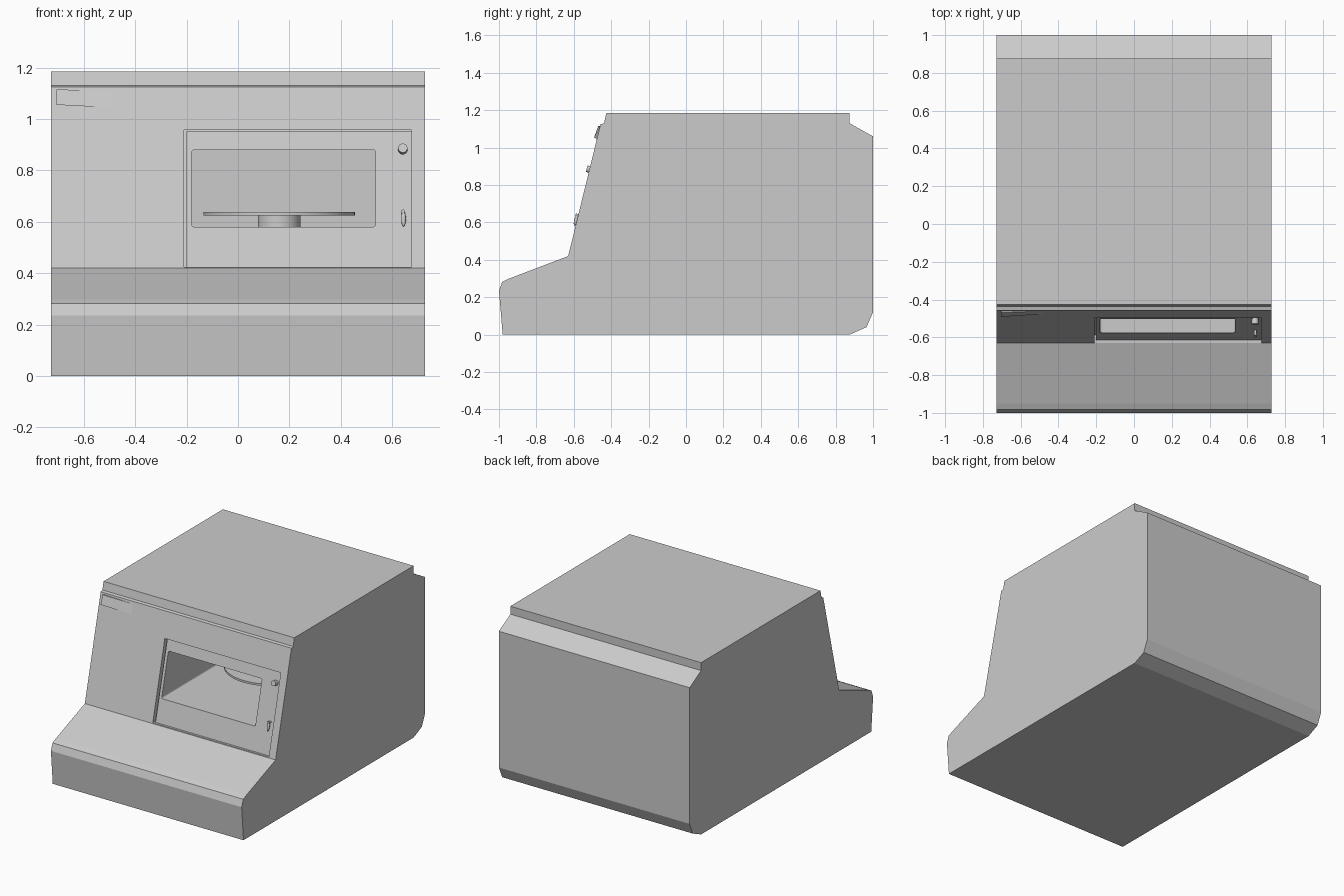
import bpy, bmesh, math
from mathutils import Vector, Matrix

if "Cube" in bpy.data.objects:
    bpy.data.objects.remove(bpy.data.objects["Cube"])

FOOT, TOP = (-0.63, 0.42), (-0.457, 1.125)      # sloped front face (y, z)
SLOPE = (TOP[0] - FOOT[0]) / (TOP[1] - FOOT[1])
TILT = math.atan(SLOPE)


def face_y(z):
    return FOOT[0] + (z - FOOT[1]) * SLOPE


def prism(name, points, offset):
    """Closed outline of 3D points swept along an offset."""
    bm = bmesh.new()
    face = bm.faces.new([bm.verts.new(p) for p in points])
    moved = bmesh.ops.extrude_face_region(bm, geom=[face])["geom"]
    bmesh.ops.translate(bm, vec=offset, verts=[v for v in moved if isinstance(v, bmesh.types.BMVert)])
    bmesh.ops.recalc_face_normals(bm, faces=bm.faces)
    mesh = bpy.data.meshes.new(name)
    bm.to_mesh(mesh)
    bm.free()
    ob = bpy.data.objects.new(name, mesh)
    bpy.context.collection.objects.link(ob)
    return ob


def sloped_slab(name, x0, x1, z0, z1, front, back):
    """Slab parallel to the sloped face, offsets measured along y."""
    pts = [(x0, face_y(z) + d, z) for z, d in
           ((z0, front), (z1, front), (z1, back), (z0, back))]
    return prism(name, pts, (x1 - x0, 0, 0))


def cut(ob, cutter):
    mod = ob.modifiers.new("cut", 'BOOLEAN')
    mod.operation, mod.object, mod.solver = 'DIFFERENCE', cutter, 'EXACT'
    bpy.context.view_layer.objects.active = ob
    bpy.ops.object.modifier_apply(modifier=mod.name)


def smooth(ob):
    bpy.ops.object.select_all(action='DESELECT')
    ob.select_set(True)
    bpy.context.view_layer.objects.active = ob
    bpy.ops.object.shade_smooth_by_angle()


def cylinder(name, r, depth, loc, sides=32, tilt=0.0):
    bpy.ops.mesh.primitive_cylinder_add(vertices=sides, radius=r, depth=depth,
                                        location=loc, rotation=(tilt, 0, 0))
    ob = bpy.context.object
    ob.name = name
    smooth(ob)
    return ob


# Housing
profile = [(-0.98, 0), (-1, 0.235), (-0.982, 0.283), (-0.95, 0.298), FOOT, TOP,
           (-0.438, 1.13), (-0.426, 1.185), (0.875, 1.185), (0.875, 1.13),
           (1, 1.06), (1, 0.12), (0.965, 0.04), (0.875, 0)]
housing = prism("housing", [(-0.728, y, z) for y, z in profile], (1.456, 0, 0))

# Door panel in a shallow recess
recess = sloped_slab("recess_cutter", -0.21, 0.675, 0.425, 0.957, -0.1, 0.04)
door = sloped_slab("door", -0.2, 0.675, 0.425, 0.952, 0.015, 0.04)

# Window opening and cooking chamber share one rounded cutter
X0, X1, Z0, Z1, R = -0.18, 0.535, 0.58, 0.88, 0.01
outline = []
for cx, cz, start in ((X1 - R, Z1 - R, 0), (X0 + R, Z1 - R, 90),
                      (X0 + R, Z0 + R, 180), (X1 - R, Z0 + R, 270)):
    for k in range(4):
        a = math.radians(start + 30 * k)
        outline.append((cx + R * math.cos(a), -0.8, cz + R * math.sin(a)))
chamber = prism("chamber_cutter", outline, (0, 1.55, 0))

cut(housing, recess)
cut(housing, chamber)
cut(door, chamber)
for helper in (recess, chamber):
    bpy.data.objects.remove(helper, do_unlink=True)

# Turntable
cylinder("turntable_hub", 0.083, 0.044, (0.16, 0.13, 0.602), 32)
cylinder("turntable_plate", 0.295, 0.014, (0.16, 0.13, 0.631), 64)

# Round knob and latch handle on the door
FACE_TILT = math.radians(90) - TILT
cylinder("door_knob", 0.018, 0.034, (0.641, face_y(0.883) + 0.002, 0.883), 24, FACE_TILT)
cylinder("latch_pivot", 0.007, 0.032, (0.642, face_y(0.637) + 0.002, 0.637), 16, FACE_TILT)
bpy.ops.mesh.primitive_uv_sphere_add(segments=16, ring_count=10, radius=1,
                                     location=(0.644, face_y(0.612) - 0.006, 0.612),
                                     rotation=(-TILT, 0, 0))
latch = bpy.context.object
latch.name = "latch_handle"
latch.scale = (0.009, 0.009, 0.031)
smooth(latch)

# Blank name plate, proud at its left end and sinking into the face at the right
zs = (1.05, 1.115)
plate = [(-0.705, face_y(zs[0]) - 0.016, zs[0] + 0.005), (-0.47, face_y(zs[0]) - 0.001, zs[0] - 0.007),
         (-0.47, face_y(zs[1]) - 0.001, zs[1] - 0.007), (-0.705, face_y(zs[1]) - 0.01, zs[1])]
prism("blank_plate", plate, (0, 0.018, 0))
